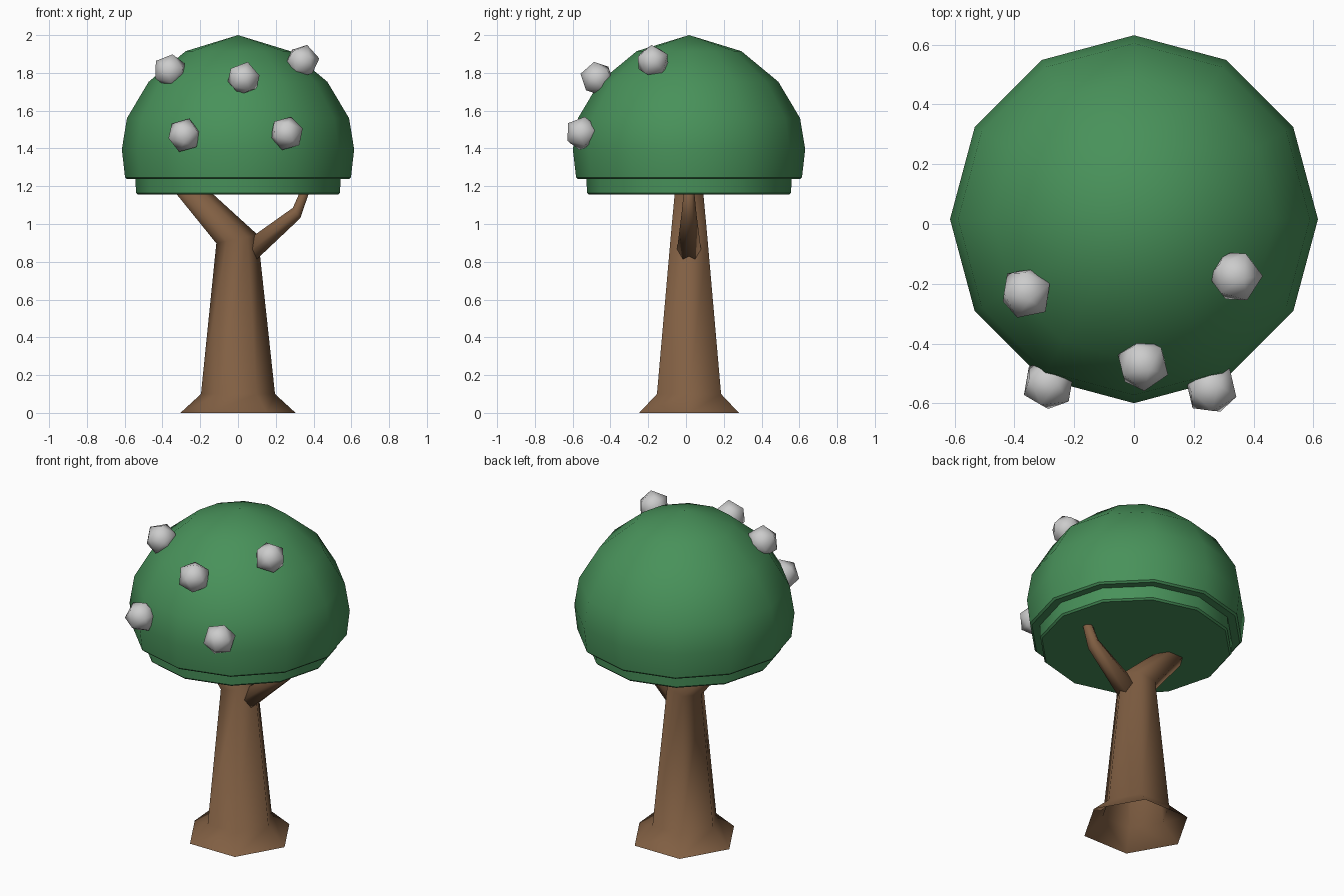
import bpy, bmesh, math
from mathutils import Matrix

cube = bpy.data.objects.get("Cube")
if cube:
    bpy.data.objects.remove(cube)

CENTRE_Y = 0.016


def material(name, rgb):
    m = bpy.data.materials.new(name)
    m.use_nodes = True
    m.diffuse_color = (*rgb, 1)
    m.node_tree.nodes["Principled BSDF"].inputs["Base Color"].default_value = (*rgb, 1)
    return m


bark = material("brown bark", (0.22, 0.115, 0.056))
leaf = material("leaf green", (0.065, 0.285, 0.102))
white = material("pale grey", (0.6, 0.6, 0.6))


def finish(bm, name, mat, angle=180):
    bmesh.ops.recalc_face_normals(bm, faces=bm.faces)
    mesh = bpy.data.meshes.new(name)
    bm.to_mesh(mesh)
    bm.free()
    mesh.materials.append(mat)
    obj = bpy.data.objects.new(name, mesh)
    bpy.context.collection.objects.link(obj)
    bpy.ops.object.select_all(action='DESELECT')
    obj.select_set(True)
    bpy.context.view_layer.objects.active = obj
    if angle < 180:
        bpy.ops.object.shade_smooth_by_angle(angle=math.radians(angle))
    else:
        bpy.ops.object.shade_smooth()
    return obj


def loft(rings, sides, phase=0.0, cap_start=False, cap_end=False):
    """Skin rings given as (x, z, radius, tilt about y)."""
    bm = bmesh.new()
    loops = []
    for x, z, r, tilt in rings:
        loop = []
        for i in range(sides):
            a = phase + math.tau * i / sides
            u, v = r * math.cos(a), r * math.sin(a)
            loop.append(bm.verts.new((x + u * math.cos(tilt), CENTRE_Y + v,
                                      z + u * math.sin(tilt))))
        loops.append(loop)
    for low, high in zip(loops, loops[1:]):
        for i in range(sides):
            j = (i + 1) % sides
            bm.faces.new((low[i], low[j], high[j], high[i]))
    if cap_start:
        bm.faces.new(loops[0])
    if cap_end:
        bm.faces.new(loops[-1])
    return bm


# Flared trunk, open underneath, leaning into the thick branch
trunk = [(0, 0, 0.305, 0), (0, 0.1, 0.196, 0),
         (-0.005, 0.92, 0.112, 0.2), (-0.27, 1.2, 0.083, 0.1)]
finish(loft(trunk, 6, cap_end=True), "trunk", bark)

# Thin side branch
branch = [(0.05, 0.845, 0.066, -0.85), (0.31, 1.058, 0.039, -0.95),
          (0.365, 1.2, 0.025, -0.35)]
finish(loft(branch, 6, math.pi / 2, True, True), "side_branch", bark)

# Domed canopy with a stepped lower rim
profile = [(0.53, 1.155), (0.54, 1.165), (0.543, 1.237), (0.587, 1.237),
           (0.598, 1.247), (0.615, 1.395), (0.588, 1.56), (0.473, 1.753),
           (0.277, 1.915)]
bm = loft([(0, z, r, 0) for r, z in profile], 12, cap_start=True, cap_end=True)
top = max(bm.faces, key=lambda f: f.calc_center_median().z)
crown = bmesh.ops.poke(bm, faces=[top])["verts"][0]
crown.co.z = 2.0
finish(bm, "canopy", leaf, 40)

# Blossoms on the front of the canopy
blossoms = [(-0.36, -0.23, 1.81), (0.03, -0.47, 1.77), (0.34, -0.175, 1.86),
            (-0.285, -0.535, 1.47), (0.258, -0.55, 1.48)]
for n, place in enumerate(blossoms):
    bm = bmesh.new()
    turn = Matrix.Translation(place) @ Matrix.Rotation(0.5 + 0.4 * n, 4, 'Z') \
        @ Matrix.Rotation(0.3, 4, 'X')
    bmesh.ops.create_icosphere(bm, subdivisions=1, radius=0.092, matrix=turn)
    finish(bm, f"blossom_{n + 1}", white)
